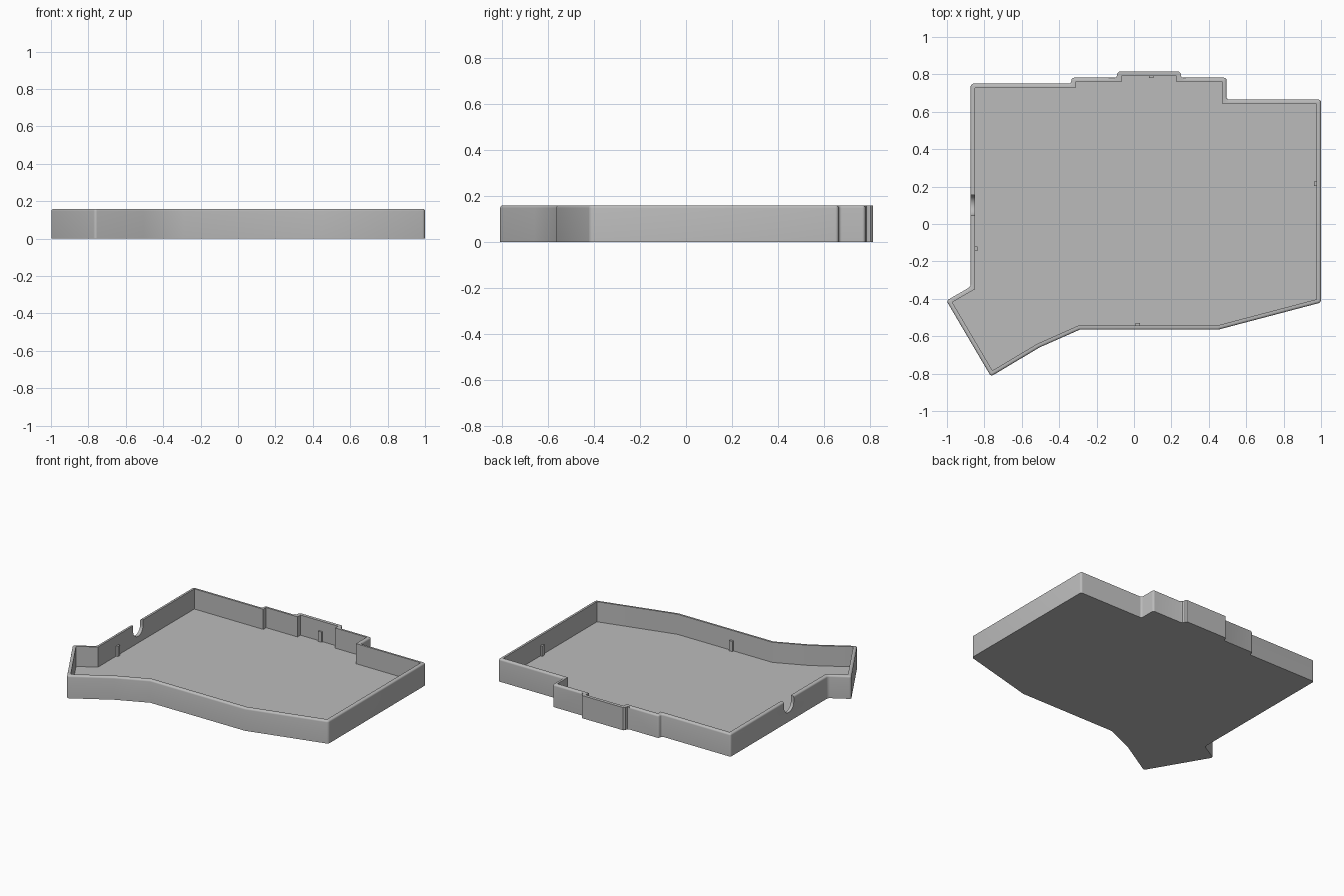
import bpy, bmesh
from mathutils import Vector

if "Cube" in bpy.data.objects:
    bpy.data.objects.remove(bpy.data.objects["Cube"])

HEIGHT, FLOOR, WALL, ROUND = 0.16, 0.018, 0.023, 0.014

grey = bpy.data.materials.new("light grey plastic")
grey.use_nodes = True
colour = (0.5, 0.5, 0.5, 1)
grey.diffuse_color = colour
grey.node_tree.nodes["Principled BSDF"].inputs["Base Color"].default_value = colour

# Outline, counter-clockwise: left side, thumb corner, front, right, stepped back
left_front = [(-0.873, 0.75), (-0.873, -0.335), (-1.003, -0.41), (-0.765, -0.815),
              (-0.505, -0.66), (-0.29, -0.565), (0.45, -0.565), (1, -0.42),
              (1, 0.665), (0.495, 0.665), (0.495, 0.782)]
port = [(0.25, 0.782), (0.25, 0.815), (-0.09, 0.815), (-0.09, 0.782)]
back_left = [(-0.335, 0.782), (-0.335, 0.75)]


def corners(points):
    """Each point with the directions of the edges before and after it."""
    pts = [Vector(p) for p in points]
    for i, p in enumerate(pts):
        yield p, (p - pts[i - 1]).normalized(), (pts[(i + 1) % len(pts)] - p).normalized()


def inset(points, d):
    """Move every side of the outline inwards by d."""
    out = []
    for p, a, b in corners(points):
        n1, n2 = Vector((-a.y, a.x)), Vector((-b.y, b.x))
        out.append(p + (n1 + n2) * d / (1 + n1.dot(n2)))
    return out


def prism(name, points, z0, z1, round_sides=False, round_top=False):
    bm = bmesh.new()
    base = bm.faces.new([bm.verts.new((p[0], p[1], z0)) for p in points])
    top = bmesh.ops.extrude_face_region(bm, geom=[base])["geom"]
    bmesh.ops.translate(bm, vec=(0, 0, z1 - z0),
                        verts=[v for v in top if isinstance(v, bmesh.types.BMVert)])
    bmesh.ops.recalc_face_normals(bm, faces=bm.faces[:])
    if round_sides:
        sides = [e for e in bm.edges if abs(e.verts[0].co.z - e.verts[1].co.z) > 0.01
                 and e.calc_face_angle(0) > 0.5]
        bmesh.ops.bevel(bm, geom=sides, offset=ROUND, segments=4, profile=0.5,
                        affect='EDGES', clamp_overlap=False)
    if round_top:
        rim = [e for e in bm.edges if min(v.co.z for v in e.verts) > z1 - 0.001]
        bmesh.ops.bevel(bm, geom=rim, offset=0.012, segments=4, profile=0.5,
                        affect='EDGES', clamp_overlap=False)
    me = bpy.data.meshes.new(name)
    bm.to_mesh(me)
    bm.free()
    me.materials.append(grey)
    ob = bpy.data.objects.new(name, me)
    bpy.context.collection.objects.link(ob)
    return ob


def combine(target, other, operation):
    mod = target.modifiers.new("combine", 'BOOLEAN')
    mod.object, mod.operation, mod.solver = other, operation, 'EXACT'
    bpy.context.view_layer.objects.active = target
    bpy.ops.object.modifier_apply(modifier=mod.name)
    bpy.data.objects.remove(other)


# Tray body with rounded rim
tray = prism("tray", left_front + back_left, 0, HEIGHT, True, True)

# Port bulge at the back, square on top, flared where it meets the wall
r = ROUND
bulge = [(0.25, 0.75), (0.25 + r, 0.75), (0.25 + r, 0.782), (0.254, 0.786), (0.25, 0.796),
         (0.25, 0.805), (0.24, 0.815), (-0.08, 0.815), (-0.09, 0.805),
         (-0.09, 0.796), (-0.094, 0.786), (-0.09 - r, 0.782), (-0.09 - r, 0.75)]
combine(tray, prism("port_bulge", bulge, 0, HEIGHT), 'UNION')

# Hollow inside
hollow = inset(left_front + port + back_left, WALL)
combine(tray, prism("hollow", hollow, FLOOR, HEIGHT + 0.1), 'DIFFERENCE')

# Round-bottomed cable notch in the left-hand wall
bpy.ops.mesh.primitive_cylinder_add(vertices=48, radius=0.055, depth=0.1,
                                    location=(-0.865, 0.1, 0.12), rotation=(0, 1.5708, 0))
combine(tray, bpy.context.object, 'DIFFERENCE')
slot = [(-0.915, 0.045), (-0.815, 0.045), (-0.815, 0.155), (-0.915, 0.155)]
combine(tray, prism("slot", slot, 0.12, HEIGHT + 0.1), 'DIFFERENCE')

# Smooth the rounded edges only
tray.select_set(True)
bpy.context.view_layer.objects.active = tray
bpy.ops.object.shade_smooth_by_angle(angle=0.52)

# Small locating ribs on the inner walls
ribs = {"back_rib": (0.092, 0.79, 0.013, 0.009), "right_rib": (0.972, 0.215, 0.009, 0.013),
        "left_rib": (-0.846, -0.132, 0.009, 0.013), "front_rib": (0.02, -0.537, 0.013, 0.009)}
for name, (x, y, w, d) in ribs.items():
    prism(name, [(x - w, y - d), (x + w, y - d), (x + w, y + d), (x - w, y + d)],
          FLOOR - 0.005, 0.09)
